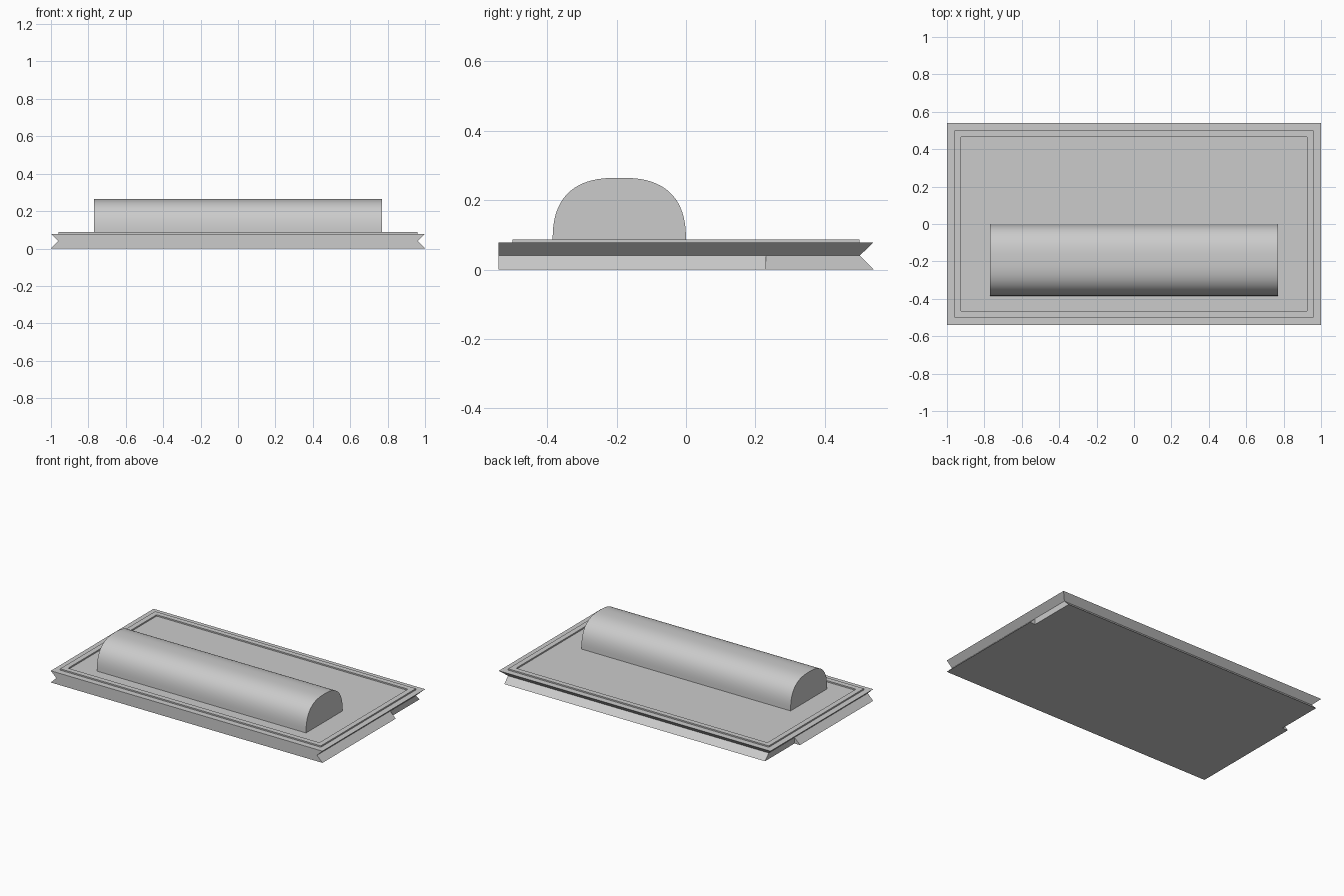
import bpy, bmesh, math

if "Cube" in bpy.data.objects:
    bpy.data.objects.remove(bpy.data.objects["Cube"])

HX, HY = 1.0, 0.54      # half length and half depth of the slab
LIP = 0.04              # depth of the V groove around the rim
CUT = 0.23              # side lips stop here along y
Z_MID, Z_TOP, Z_RIM = 0.04, 0.078, 0.087

grey = bpy.data.materials.new("plain_grey")
grey.diffuse_color = (0.6, 0.6, 0.6, 1)
grey.use_nodes = True
grey.node_tree.nodes["Principled BSDF"].inputs["Base Color"].default_value = grey.diffuse_color


def loft(name, rows):
    """Skin a stack of equal-length closed outlines and cap both ends."""
    bm = bmesh.new()
    rings = [[bm.verts.new(p) for p in row] for row in rows]
    n = len(rows[0])
    for a, b in zip(rings, rings[1:]):
        for i in range(n):
            j = (i + 1) % n
            bm.faces.new((a[i], a[j], b[j], b[i]))
    bm.faces.new(rings[0][::-1])
    bm.faces.new(rings[-1])
    bmesh.ops.remove_doubles(bm, verts=bm.verts, dist=1e-5)
    bmesh.ops.recalc_face_normals(bm, faces=bm.faces)
    mesh = bpy.data.meshes.new(name)
    bm.to_mesh(mesh)
    bm.free()
    mesh.materials.append(grey)
    obj = bpy.data.objects.new(name, mesh)
    bpy.context.collection.objects.link(obj)
    return obj


def outline(z, x, front, back, x_back=None):
    """Slab outline; x_back is the half width behind the side-lip cut."""
    xb = x if x_back is None else x_back
    right = [(x, front, z), (x, CUT, z), (xb, CUT, z), (xb, back, z)]
    return right + [(-px, py, pz) for px, py, pz in reversed(right)]


def inset(z, d):
    return outline(z, HX - d, -HY + d, HY - d)


# slab: flat front, V groove on sides and back, raised bead on top
loft("base_slab", [
    outline(0, HX, -HY, HY, HX - LIP),
    outline(Z_MID, HX - LIP, -HY, HY - LIP),
    inset(Z_TOP, 0),
    inset(Z_TOP, 0.04),
    inset(Z_RIM, 0.04),
    inset(Z_RIM, 0.075),
    inset(Z_TOP, 0.075),
])

# long rounded hump: superellipse arch swept along x
CY, RY, RZ, POWER, STEPS = -0.192, 0.192, 0.186, 2.6, 40
arch = []
for i in range(STEPS + 1):
    a = math.pi * i / STEPS
    c, s = math.cos(a), max(math.sin(a), 0)
    arch.append((CY + RY * math.copysign(abs(c) ** (2 / POWER), c),
                 Z_TOP + RZ * (s ** (2 / POWER) if s > 1e-9 else 0)))
hump = loft("rounded_hump", [[(x, y, z) for y, z in arch] for x in (-0.77, 0.77)])
bpy.context.view_layer.objects.active = hump
hump.select_set(True)
bpy.ops.object.shade_smooth_by_angle(angle=math.radians(35))
